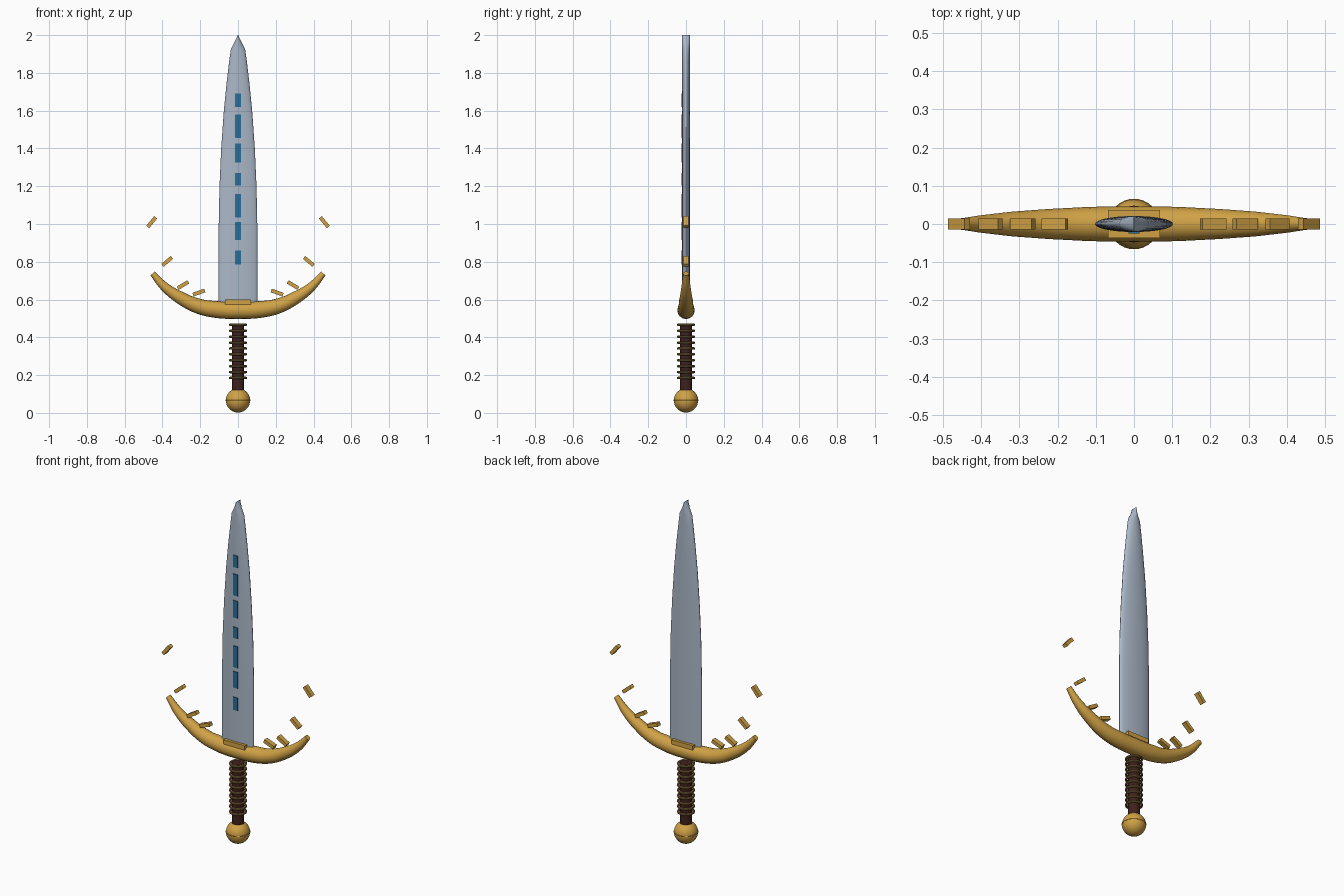
import bpy, bmesh
from math import sin, cos, pi, radians

if "Cube" in bpy.data.objects:
    bpy.data.objects.remove(bpy.data.objects["Cube"])


def material(name, rgb):
    m = bpy.data.materials.new(name)
    m.use_nodes = True
    m.diffuse_color = (*rgb, 1)
    m.node_tree.nodes["Principled BSDF"].inputs["Base Color"].default_value = (*rgb, 1)
    return m


GOLD = material("gold", (0.63, 0.36, 0.06))
STEEL = material("steel", (0.41, 0.48, 0.58))
BLUE = material("rune blue", (0.02, 0.16, 0.33))
LEATHER = material("dark leather", (0.05, 0.015, 0.012))
BRONZE = material("bronze wire", (0.25, 0.16, 0.05))


def finish(name, mat, smooth=True):
    ob = bpy.context.object
    ob.name = name
    ob.data.materials.clear()
    ob.data.materials.append(mat)
    if smooth:
        bpy.ops.object.shade_smooth_by_angle(angle=radians(35))
    return ob


def box(name, mat, centre, size, tilt=0):
    bpy.ops.mesh.primitive_cube_add(size=1, location=centre, rotation=(0, tilt, 0))
    bpy.context.object.scale = size
    return finish(name, mat, False)


def select(ob):
    bpy.ops.object.select_all(action="DESELECT")
    bpy.context.collection.objects.link(ob)
    bpy.context.view_layer.objects.active = ob
    ob.select_set(True)


# Blade: lens section of constant depth, narrowing to a chisel tip
SIDES = 32
profile = [(0.55, 0.102), (1.0, 0.102), (1.2, 0.098), (1.4, 0.089), (1.6, 0.075),
           (1.75, 0.06), (1.86, 0.047), (1.925, 0.038), (1.96, 0.02), (2.0, 0.001)]
bm = bmesh.new()
rings = []
for z, half in profile:
    rings.append([bm.verts.new((half * cos(a), 0.021 * sin(a), z))
                  for a in (2 * pi * i / SIDES for i in range(SIDES))])
for low, high in zip(rings, rings[1:]):
    for i in range(SIDES):
        j = (i + 1) % SIDES
        bm.faces.new((low[i], low[j], high[j], high[i]))
bm.faces.new(rings[0][::-1])
bm.faces.new(rings[-1])
mesh = bpy.data.meshes.new("blade")
bm.to_mesh(mesh)
bm.free()
select(bpy.data.objects.new("blade", mesh))
finish("blade", STEEL)

# Runes: thin plates on the front of the blade
spans = [(0.785, 0.86), (0.915, 1.01), (1.035, 1.16), (1.205, 1.27),
         (1.325, 1.425), (1.455, 1.58), (1.62, 1.69)]
for low, high in spans:
    box("rune", BLUE, (0, -0.021, (low + high) / 2), (0.03, 0.008, high - low))

# Crossguard: tapering upswept curve
half_path = [(0, 0.543, 0.046), (0.11, 0.547, 0.045), (0.21, 0.565, 0.040),
             (0.31, 0.612, 0.033), (0.39, 0.669, 0.024), (0.452, 0.738, 0.015)]
path = [(-x, z, r) for x, z, r in half_path[:0:-1]] + half_path
curve = bpy.data.curves.new("crossguard", "CURVE")
curve.dimensions = "3D"
curve.bevel_depth = 1
curve.bevel_resolution = 6
curve.use_fill_caps = True
spline = curve.splines.new("BEZIER")
spline.resolution_u = 6
spline.bezier_points.add(len(path) - 1)
for point, (x, z, r) in zip(spline.bezier_points, path):
    point.co = (x, 0, z)
    point.radius = r
    point.handle_left_type = point.handle_right_type = "AUTO"
select(bpy.data.objects.new("crossguard", curve))
bpy.ops.object.convert(target="MESH")
finish("crossguard", GOLD)

# Collar at the blade root
box("blade_collar", GOLD, (0, 0, 0.587), (0.137, 0.072, 0.026))

# Floating plates above each arm of the guard
for x, z, angle in [(0.207, 0.637, 20), (0.291, 0.677, 31), (0.375, 0.802, 40), (0.457, 1.01, 50)]:
    for side, label in ((1, "left"), (-1, "right")):
        box(label + "_guard_plate", GOLD, (side * x, 0, z), (0.066, 0.028, 0.02),
            side * radians(angle))

# Grip with wire rings
bpy.ops.mesh.primitive_cylinder_add(vertices=32, radius=0.033, depth=0.37, location=(0, 0, 0.285))
finish("grip", LEATHER)
for i in range(10):
    bpy.ops.mesh.primitive_torus_add(major_radius=0.041, minor_radius=0.007, major_segments=32,
                                     minor_segments=10, location=(0, 0, 0.185 + 0.0312 * i))
    finish("grip_ring", BRONZE)

# Pommel with a slim band
bpy.ops.mesh.primitive_uv_sphere_add(segments=32, ring_count=20, radius=0.064, location=(0, 0, 0.066))
finish("pommel", GOLD)
bpy.ops.mesh.primitive_torus_add(major_radius=0.062, minor_radius=0.004, major_segments=32,
                                 minor_segments=8, location=(0, 0, 0.067))
finish("pommel_band", GOLD)
